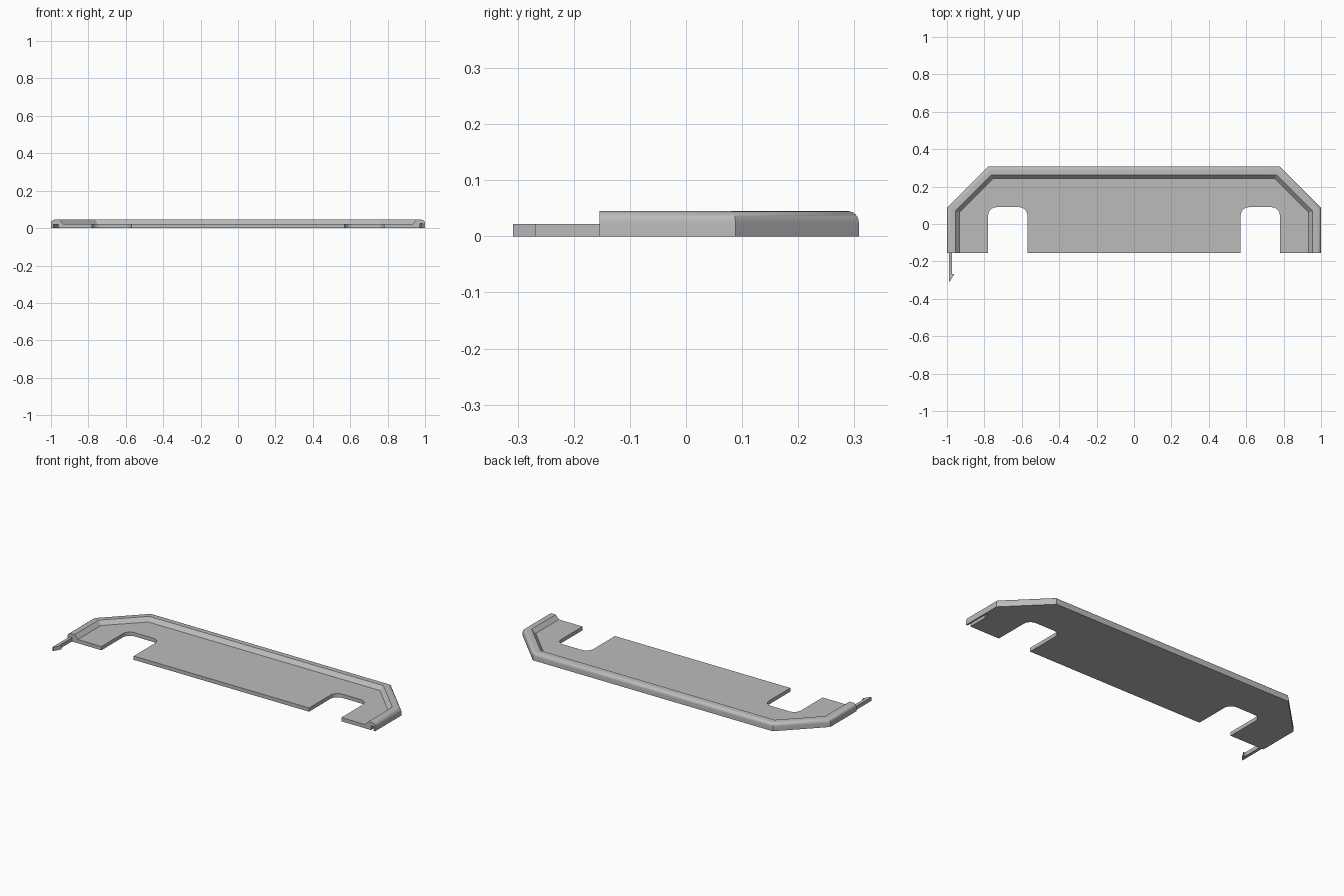
import bpy, bmesh, math

cube = bpy.data.objects.get("Cube")
if cube:
    bpy.data.objects.remove(cube, do_unlink=True)

grey = bpy.data.materials.new("plain grey")
grey.use_nodes = True
colour = (0.5, 0.5, 0.5, 1)
grey.diffuse_color = colour
grey.node_tree.nodes["Principled BSDF"].inputs["Base Color"].default_value = colour

FRONT, PLATE, TOP = -0.154, 0.022, 0.045
MITRE = math.tan(math.radians(22.5))


def finish(bm, name):
    bmesh.ops.recalc_face_normals(bm, faces=bm.faces)
    mesh = bpy.data.meshes.new(name)
    bm.to_mesh(mesh)
    bm.free()
    mesh.materials.append(grey)
    obj = bpy.data.objects.new(name, mesh)
    bpy.context.collection.objects.link(obj)
    return obj


def prism(points, z0, z1, name):
    bm = bmesh.new()
    face = bm.faces.new([bm.verts.new((x, y, z0)) for x, y in points])
    grown = bmesh.ops.extrude_face_region(bm, geom=[face])["geom"]
    for v in grown:
        if isinstance(v, bmesh.types.BMVert):
            v.co.z = z1
    return finish(bm, name)


def inset_path(d):
    """Raised border path, from the right front end round to the left."""
    half = [(1 - d, FRONT), (1 - d, 0.088 - d * MITRE), (0.78 - d * MITRE, 0.308 - d)]
    return half + [(-x, y) for x, y in reversed(half)]


def notch(x0, x1, top=0.09, r=0.045, steps=6):
    """Open notch with two rounded inner corners."""
    pts = [(x0, FRONT)]
    for cx, start in ((x0 + r, 180), (x1 - r, 90)):
        for i in range(steps + 1):
            a = math.radians(start - 90 * i / steps)
            pts.append((cx + r * math.cos(a), top - r + r * math.sin(a)))
    return pts + [(x1, FRONT)]


# Border section: (inset, height), rounded on the outer top edge
R = 0.02
section = [(0.066, 0), (0, 0)]
for i in range(7):
    a = math.radians(15 * i)
    section.append((R - R * math.cos(a), TOP - R + R * math.sin(a)))
section += [(0.045, TOP), (0.066, PLATE)]

# Tray: swept border joined to the notched plate
bm = bmesh.new()
rings = [[bm.verts.new((x, y, z)) for x, y in inset_path(d)] for d, z in section]
for a, b in zip(rings, rings[1:]):
    for i in range(len(a) - 1):
        bm.faces.new((a[i], a[i + 1], b[i + 1], b[i]))
for end in (0, -1):
    bm.faces.new([ring[end] for ring in rings])

edge = notch(-0.78, -0.57) + notch(0.57, 0.78)
low, high = ([bm.verts.new((x, y, z)) for x, y in edge] for z in (0, PLATE))
low_loop = [rings[0][-1]] + low + [rings[0][0]]
high_loop = [rings[-1][-1]] + high + [rings[-1][0]]
bm.faces.new(low + rings[0])
bm.faces.new(high + rings[-1])
for i in range(len(low_loop) - 1):
    bm.faces.new((low_loop[i], low_loop[i + 1], high_loop[i + 1], high_loop[i]))
tray = finish(bm, "tray")


def barb(start):
    return [(-0.99, start), (-0.99, -0.308), (-0.985, -0.308),
            (-0.961, -0.268), (-0.972, -0.268), (-0.972, start)]


# Barbed clip on one end, matching socket cut under the other
clip = prism(barb(FRONT), 0, PLATE, "barbed_clip")
socket = [(-x, 2 * FRONT - y) for x, y in barb(FRONT + 0.02)]
cutter = prism(socket, -0.01, PLATE + 0.002, "socket_cutter")
cutter.hide_render = True
cut = tray.modifiers.new("socket", "BOOLEAN")
cut.operation = "DIFFERENCE"
cut.solver = "EXACT"
cut.object = cutter

bpy.ops.object.select_all(action="DESELECT")
tray.select_set(True)
bpy.context.view_layer.objects.active = tray
bpy.ops.object.modifier_apply(modifier=cut.name)
bpy.data.objects.remove(cutter, do_unlink=True)
bpy.ops.object.shade_smooth_by_angle(angle=math.radians(30))
